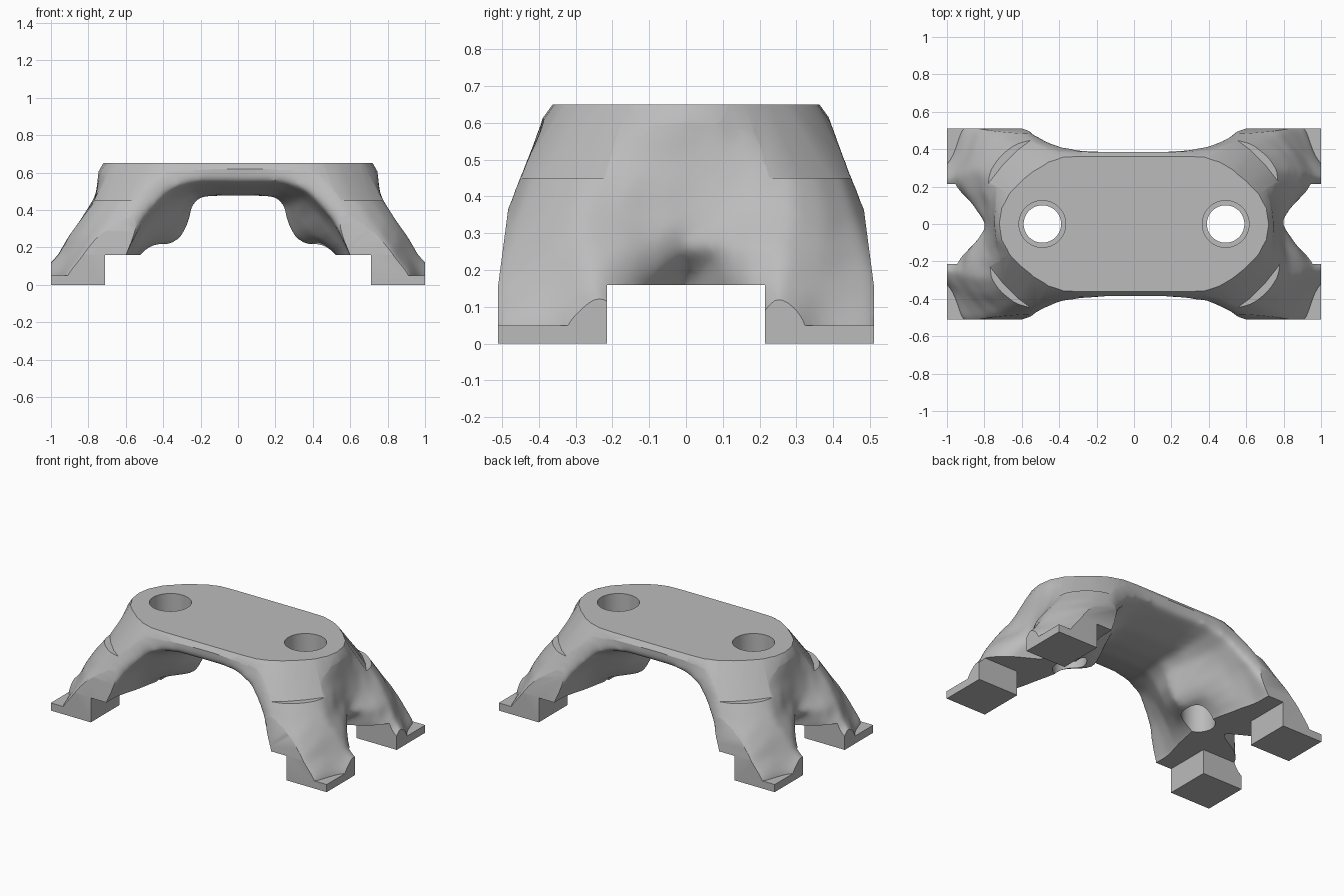
import bpy
import bmesh
import math

cube = bpy.data.objects.get("Cube")
if cube:
    bpy.data.objects.remove(cube, do_unlink=True)


def loft(name, rings):
    """Solid skinned through rings that all have the same number of points."""
    bm = bmesh.new()
    loops = [[bm.verts.new(point) for point in ring] for ring in rings]
    count = len(loops[0])
    for low, high in zip(loops, loops[1:]):
        for i in range(count):
            j = (i + 1) % count
            bm.faces.new((low[i], low[j], high[j], high[i]))
    bm.faces.new(loops[0][::-1])
    bm.faces.new(loops[-1])
    bmesh.ops.recalc_face_normals(bm, faces=bm.faces)
    mesh = bpy.data.meshes.new(name)
    bm.to_mesh(mesh)
    bm.free()
    obj = bpy.data.objects.new(name, mesh)
    bpy.context.collection.objects.link(obj)
    return obj


def apply_modifier(obj, kind, **settings):
    modifier = obj.modifiers.new(kind.lower(), kind)
    for key, value in settings.items():
        setattr(modifier, key, value)
    bpy.context.view_layer.objects.active = obj
    bpy.ops.object.modifier_apply(modifier=modifier.name)


def combine(obj, operation, tool):
    """Apply a boolean and throw the tool away."""
    apply_modifier(obj, 'BOOLEAN', operation=operation, solver='EXACT', object=tool)
    bpy.data.objects.remove(tool, do_unlink=True)


def mirror_quarter(quarter):
    """Closed outline from the points between the +x axis and the +y axis."""
    half = quarter + [(-x, y) for x, y in quarter[-2::-1]]
    return half + [(x, -y) for x, y in half[-2:0:-1]]


def level(outline, z):
    return [(x, y, z) for x, y in outline]


def scaled(outline, sx, sy):
    return [(x * sx, y * sy) for x, y in outline]


# Outer skin: rounded top spreading down into four legs
plate = [(.72, 0), (.707, .085), (.667, .16), (.605, .225), (.54, .28),
         (.46, .33), (.38, .357), (.28, .362), (.14, .362), (0, .362)]
shoulder = [(.757, 0), (.757, .1), (.75, .19), (.73, .28), (.68, .35),
            (.6, .41), (.5, .435), (.4, .418), (.22, .395), (0, .384)]
thigh = [(.785, 0), (.8, .1), (.83, .2), (.845, .29), (.79, .38),
         (.7, .46), (.58, .495), (.45, .45), (.25, .405), (0, .387)]
knee = [(.795, 0), (.86, .1), (.895, .17), (.91, .27), (.86, .37),
        (.77, .49), (.62, .545), (.48, .46), (.25, .405), (0, .387)]
ankle = [(.66, 0), (.87, .115), (.92, .165), (.97, .25), (.905, .37),
         (.83, .52), (.63, .58), (.5, .47), (.25, .405), (0, .387)]
sole = [(.62, 0), (.82, .13), (.95, .17), (1.09, .22), (.975, .36),
        (.92, .52), (.63, .6), (.5, .47), (.25, .405), (0, .387)]
crown = scaled(plate, 1.035, 1.06)
levels = [(sole, -.1), (sole, .05), (ankle, .16), (knee, .26),
          (thigh, .35), (shoulder, .5), (crown, .63), (crown, .78)]
bracket = loft("bracket_body", [level(mirror_quarter(q), z) for q, z in levels])

# Arched underside, deeper at the edges and with bosses below the bolt holes
middle = [(0, .475), (.12, .475), (.2, .47), (.245, .42), (.26, .33),
          (.3, .25), (.35, .215), (.44, .21), (.51, .16), (.55, .08)]
inner = [(0, .485), (.13, .485), (.22, .48), (.28, .43), (.32, .36),
         (.37, .29), (.42, .25), (.48, .21), (.54, .16), (.57, .08)]
outer = [(0, .525), (.15, .525), (.25, .515), (.35, .465), (.42, .4),
         (.47, .34), (.51, .28), (.54, .22), (.57, .16), (.59, .08)]
rim = [(0, .56), (.17, .56), (.27, .545), (.37, .5), (.44, .42),
       (.5, .35), (.54, .28), (.57, .22), (.6, .16), (.61, .08)]
half_arch = [(middle, 0), (inner, .15), (outer, .3), (rim, .4), (rim, .8)]
sections = [(p, -y) for p, y in half_arch[:0:-1]] + half_arch


def arch_ring(profile, y):
    side = profile + [(profile[-1][0], -.3)]
    full = [(-x, z) for x, z in side[:0:-1]] + side
    return [(x, y, z) for x, z in full]


combine(bracket, 'DIFFERENCE', loft("arch_cutter", [arch_ring(p, y) for p, y in sections]))

# Blend everything into one flowing skin
apply_modifier(bracket, 'REMESH', mode='VOXEL', voxel_size=.015)
apply_modifier(bracket, 'SMOOTH', factor=.5, iterations=26)

# Bevel round the rim of the top, opening out wide below so the legs stay whole
bevel_levels = [(3, 4, -.4), (3, 4, .44), (1.16, 1.4, .45), (.96, .9, .7)]
combine(bracket, 'INTERSECT', loft("top_bevel", [
    level(mirror_quarter(scaled(plate, sx, sy)), z) for sx, sy, z in bevel_levels]))

# Flat foot pads, joined before the machined faces are cut
slab = mirror_quarter([(1.2, 0), (1.2, .8), (0, .8)])
combine(bracket, 'UNION', loft("pad_slab", [level(slab, -.2), level(slab, .05)]))

# Flat top, ends and slightly tapered long sides
right_side = [(.51, 0), (.51, .16), (.485, .35), (.45, .65)]
envelope = right_side + [(-y, z) for y, z in right_side[::-1]]
combine(bracket, 'INTERSECT', loft("envelope", [[(x, y, z) for y, z in envelope] for x in (-1, 1)]))

# Cross-shaped clearance that leaves four square feet
cross = mirror_quarter([(1.3, 0), (1.3, .215), (.71, .215), (.71, .8), (0, .8)])
combine(bracket, 'DIFFERENCE', loft("foot_clearance", [level(cross, -.3), level(cross, .16)]))

# Counterbored bolt holes
STEPS = [(.1, -.2), (.1, .36), (.125, .36), (.125, .9)]
for side in (-1, 1):
    rings = []
    for radius, z in STEPS:
        angles = [math.tau * i / 64 for i in range(64)]
        rings.append([(side * .49 + radius * math.cos(a), radius * math.sin(a), z) for a in angles])
    combine(bracket, 'DIFFERENCE', loft("bolt_hole_cutter", rings))

# Plain grey metal
grey = bpy.data.materials.new("plain_grey")
grey.use_nodes = True
colour = (.5, .5, .5, 1)
grey.diffuse_color = colour
for node in grey.node_tree.nodes:
    if node.type == 'BSDF_PRINCIPLED':
        node.inputs["Base Color"].default_value = colour
bracket.data.materials.clear()
bracket.data.materials.append(grey)
for face in bracket.data.polygons:
    face.material_index = 0

bpy.ops.object.select_all(action='DESELECT')
bracket.select_set(True)
bpy.context.view_layer.objects.active = bracket
bpy.ops.object.shade_smooth_by_angle(angle=math.radians(30))
